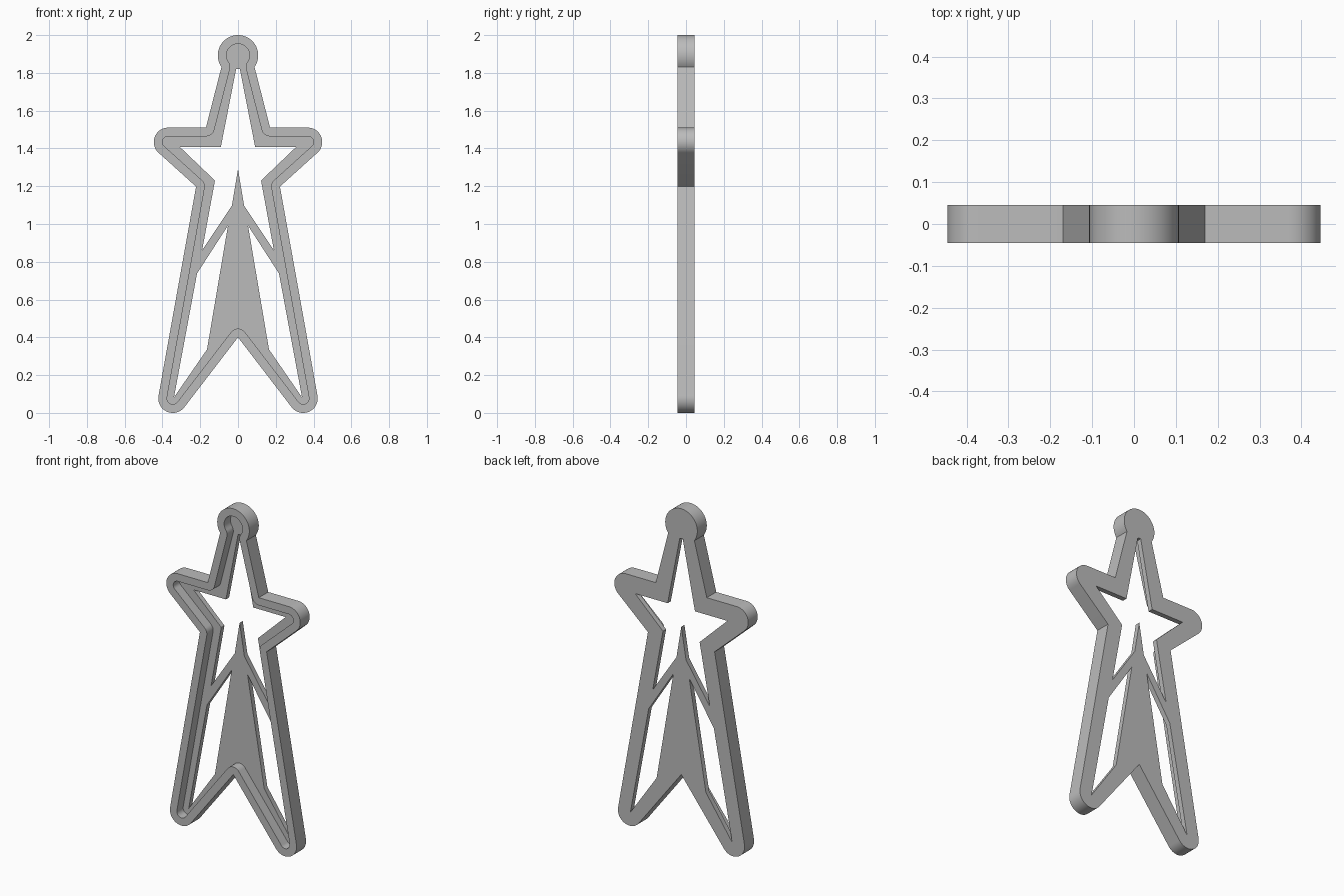
import bpy
import bmesh
from math import acos, atan2, ceil, cos, pi, sin, tau
from mathutils import Matrix, Vector

cube = bpy.data.objects.get("Cube")
if cube:
    bpy.data.objects.remove(cube, do_unlink=True)

HALF_DEPTH = 0.045
RIM = 0.046
PLATE = 0.03

metal = bpy.data.materials.new("plain grey")
metal.use_nodes = True
GREY = (0.5, 0.5, 0.5, 1)
metal.diffuse_color = GREY
metal.node_tree.nodes["Principled BSDF"].inputs["Base Color"].default_value = GREY


def mirror_loop(half):
    """Close a right-hand half outline; points on the axis are not doubled."""
    return half + [(-p[0],) + tuple(p[1:]) for p in reversed(half) if p[0] > 0]


def belt(nodes, inset):
    """Outline wrapped around circles (x, z, radius), moved inward by inset."""
    count = len(nodes)
    normals = []
    for i, (x, z, r) in enumerate(nodes):
        x2, z2, r2 = nodes[(i + 1) % count]
        d = Vector((x2 - x, z2 - z))
        ratio = max(-1, min(1, (r - r2) / d.length))
        normals.append(atan2(d.y, d.x) - acos(ratio))
    points = []
    for i, (x, z, r) in enumerate(nodes):
        start, radius = normals[i - 1], r - inset
        sweep = (normals[i] - start) % tau
        if r == 0 and sweep > pi:
            sweep -= tau
        steps = max(1, ceil(abs(sweep) / tau * 56)) if abs(radius) > 1e-6 else 0
        for s in range(steps + 1):
            a = start + sweep * s / max(steps, 1)
            points.append((x + radius * cos(a), z + radius * sin(a)))
    return points


def prism(name, loops, front, back):
    """Filled outline with holes, standing upright between two depths."""
    curve = bpy.data.curves.new(name, "CURVE")
    curve.dimensions = "2D"
    curve.fill_mode = "BOTH"
    curve.extrude = (back - front) / 2
    for loop in loops:
        spline = curve.splines.new("POLY")
        spline.points.add(len(loop) - 1)
        for point, (x, z) in zip(spline.points, loop):
            point.co = (x, z, 0, 1)
        spline.use_cyclic_u = True
    temp = bpy.data.objects.new(name + "_curve", curve)
    bpy.context.collection.objects.link(temp)
    bpy.context.view_layer.update()
    mesh = bpy.data.meshes.new_from_object(
        temp.evaluated_get(bpy.context.evaluated_depsgraph_get()))
    bpy.data.objects.remove(temp, do_unlink=True)
    mesh.transform(Matrix.Translation((0, (front + back) / 2, 0))
                   @ Matrix.Rotation(pi / 2, 4, "X"))
    bm = bmesh.new()
    bm.from_mesh(mesh)
    bmesh.ops.remove_doubles(bm, verts=bm.verts, dist=0.0002)
    bmesh.ops.recalc_face_normals(bm, faces=bm.faces)
    bm.to_mesh(mesh)
    bm.free()
    mesh.materials.clear()
    mesh.materials.append(metal)
    obj = bpy.data.objects.new(name, mesh)
    bpy.context.collection.objects.link(obj)
    return obj


# Outline: notch, foot, waist, arm, neck corner, head joint, round head
outline = mirror_loop([
    (0, 0.40, 0), (0.345, 0.077, 0.077), (0.222, 1.198, 0),
    (0.37, 1.434, 0.076), (0.17, 1.51, 0), (0.0875, 1.831, 0),
    (0, 1.893, 0.107)])

# Openings: star window above, one long window in each leg
star_window = mirror_loop([
    (0, 1.29), (0.032, 1.098), (0.19, 0.86), (0.122, 1.23),
    (0.307, 1.407), (0.091, 1.407), (0.01, 1.82)])
leg_window = [(0.053, 0.992), (0.164, 0.336), (0.339, 0.082), (0.217, 0.738)]
other_leg_window = [(-x, z) for x, z in leg_window]

body = prism("star_frame",
             [belt(outline, 0), star_window, leg_window, other_leg_window],
             -HALF_DEPTH, HALF_DEPTH)

# Front pocket leaves a raised rim around a thin back plate
pocket = prism("pocket_cutter", [belt(outline, RIM)],
               -HALF_DEPTH * 2, HALF_DEPTH - PLATE)
pocket.hide_render = True
cut = body.modifiers.new("pocket", "BOOLEAN")
cut.operation = "DIFFERENCE"
cut.solver = "EXACT"
cut.object = pocket

bpy.ops.object.select_all(action="DESELECT")
body.select_set(True)
bpy.context.view_layer.objects.active = body
bpy.ops.object.modifier_apply(modifier=cut.name)
bpy.data.objects.remove(pocket, do_unlink=True)
bpy.ops.object.shade_smooth_by_angle()
